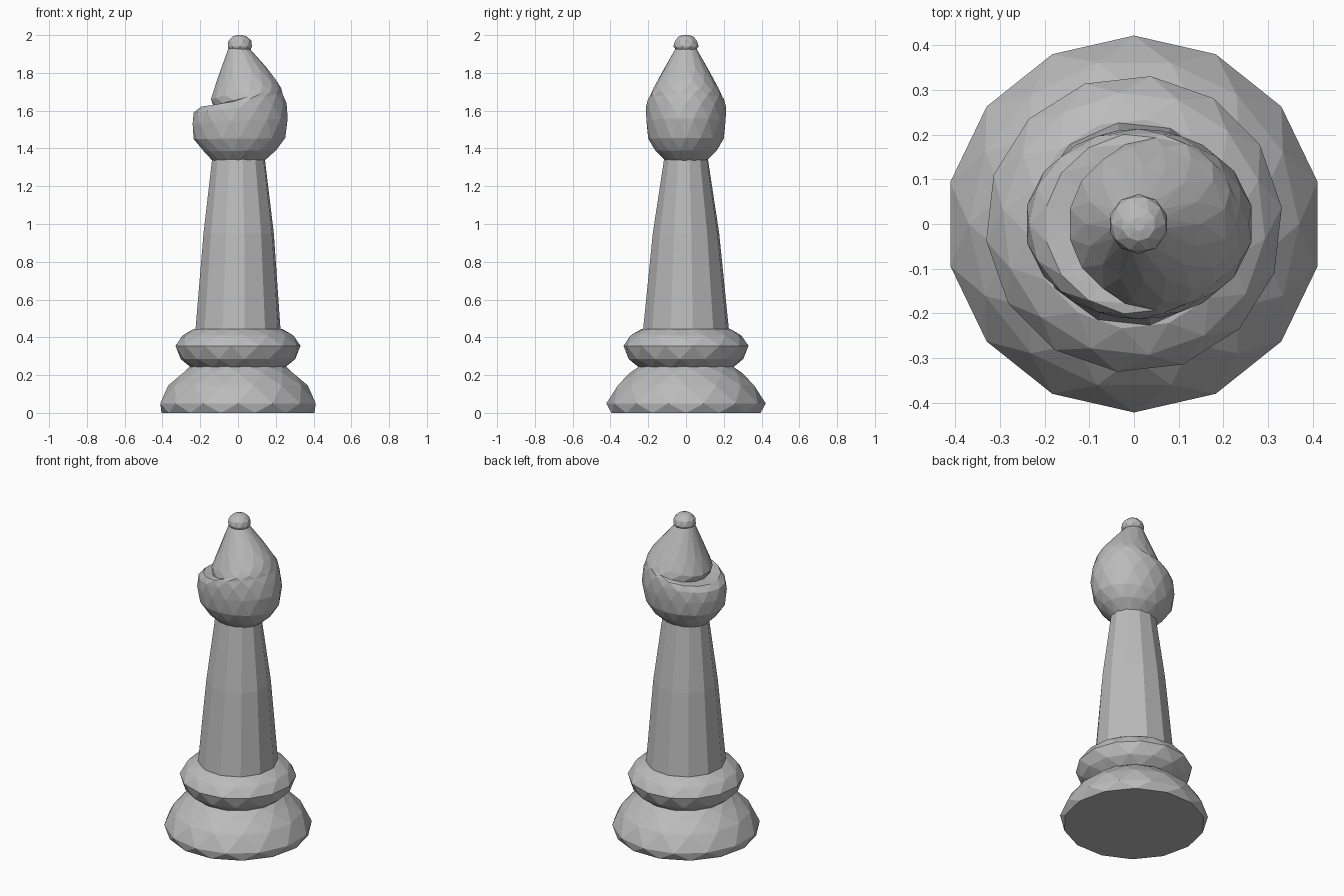
import bpy, bmesh
from math import sin, cos, pi

cube = bpy.data.objects.get("Cube")
if cube:
    bpy.data.objects.remove(cube, do_unlink=True)

grey = bpy.data.materials.new("stone grey")
grey.use_nodes = True
colour = (0.5, 0.5, 0.5, 1)
grey.diffuse_color = colour
grey.node_tree.nodes["Principled BSDF"].inputs["Base Color"].default_value = colour


def loft(name, rings, sides, stagger=True, phase=0.0):
    """Join oval rings (z left, z right, left x, right x, half depth) into a faceted solid."""
    bm = bmesh.new()
    loops = []
    for i, (z_left, z_right, left, right, depth) in enumerate(rings):
        shift = phase + (i % 2) * 0.5 * stagger
        mid, half = (left + right) / 2, (right - left) / 2
        loop = []
        for k in range(sides):
            a = 2 * pi * (k + shift) / sides
            t = (1 + cos(a)) / 2
            loop.append(bm.verts.new((mid + half * cos(a), depth * sin(a),
                                      z_left + (z_right - z_left) * t)))
        loops.append(loop)
    for i, (low, high) in enumerate(zip(loops, loops[1:])):
        for k in range(sides):
            n = (k + 1) % sides
            if not stagger:
                bm.faces.new((low[k], low[n], high[n], high[k]))
            elif i % 2 == 0:
                bm.faces.new((low[k], low[n], high[k]))
                bm.faces.new((low[n], high[n], high[k]))
            else:
                bm.faces.new((low[k], high[n], high[k]))
                bm.faces.new((low[k], low[n], high[n]))
    bm.faces.new(loops[0][::-1])
    bm.faces.new(loops[-1])
    bmesh.ops.recalc_face_normals(bm, faces=bm.faces)
    mesh = bpy.data.meshes.new(name)
    bm.to_mesh(mesh)
    bm.free()
    mesh.materials.append(grey)
    obj = bpy.data.objects.new(name, mesh)
    bpy.context.collection.objects.link(obj)
    return obj


def turned(profile, centre=0.0):
    """Round rings from (z, radius) pairs."""
    return [(z, z, centre - r, centre + r, r) for z, r in profile]


# Foot and collar
loft("base", turned([(0, .405), (.05, .422), (.145, .37), (.21, .3), (.245, .255)]), 14)
loft("collar", turned([(.24, .25), (.285, .305), (.355, .333), (.41, .295), (.445, .235)]),
     14, phase=.25)

# Tapering stalk, slightly flattened at the top
loft("stalk", [(.44, .44, -.228, .228, .23),
               (.95, .95, -.185, .192, .178),
               (1.36, 1.36, -.137, .142, .115)], 12, stagger=False, phase=.3)

# Mitre head with a ledge and crease on its right side
loft("head", [(1.335, 1.335, -.135, .14, .11),
              (1.385, 1.39, -.185, .205, .165),
              (1.45, 1.455, -.235, .25, .2),
              (1.53, 1.56, -.245, .268, .213),
              (1.59, 1.64, -.235, .257, .213),
              (1.62, 1.69, -.2, .24, .205),
              (1.625, 1.72, -.13, .228, .193),
              (1.66, 1.76, -.147, .207, .175),
              (1.77, 1.83, -.108, .15, .128),
              (1.93, 1.93, -.052, .062, .056)], 16)

# Finial
loft("finial", turned([(1.925, .058), (1.94, .067), (1.97, .061), (1.993, .038), (2, .015)], .01), 10)
